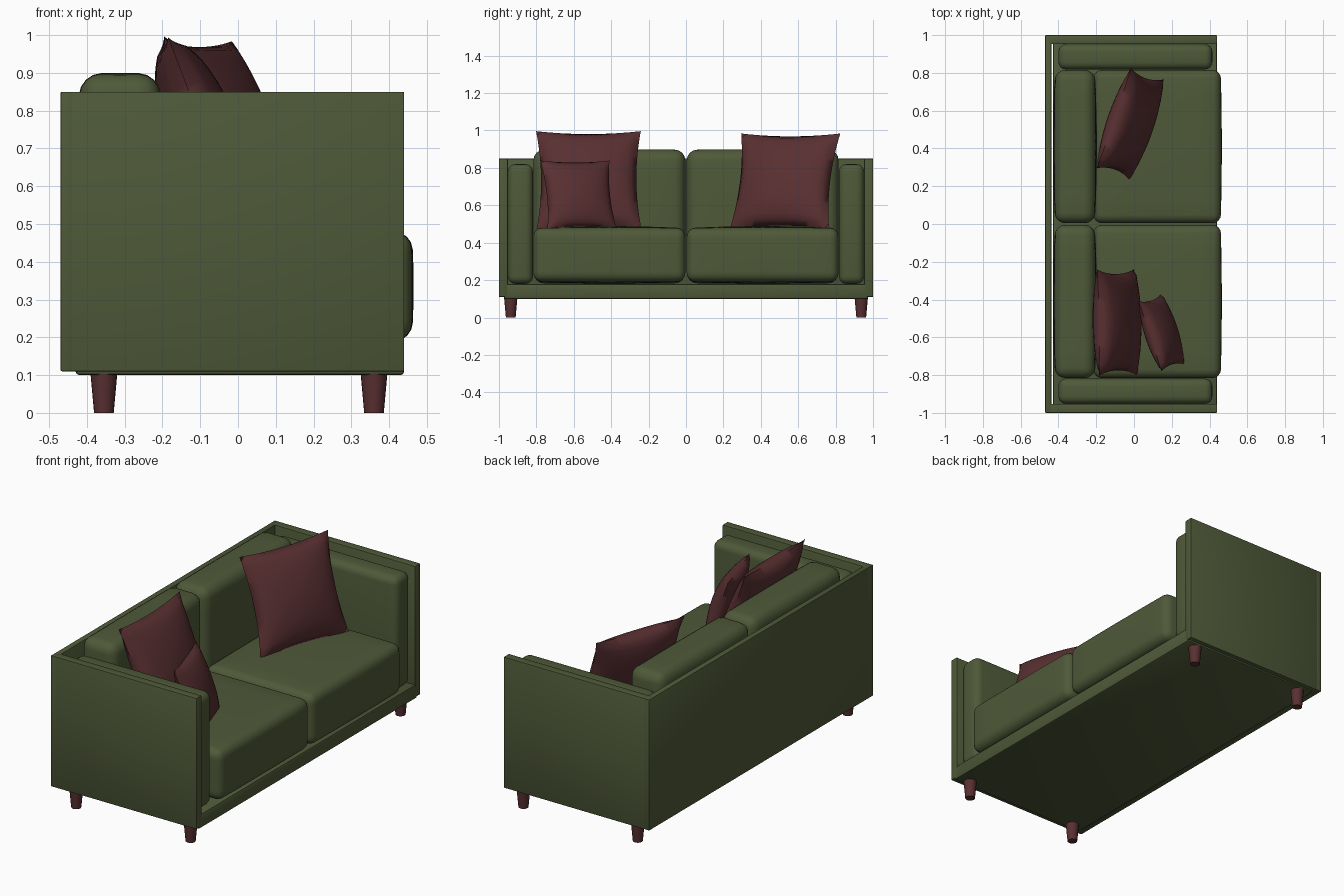
import bpy, bmesh, math

if "Cube" in bpy.data.objects:
    bpy.data.objects.remove(bpy.data.objects["Cube"])


def material(name, color):
    m = bpy.data.materials.new(name)
    m.diffuse_color = (*color, 1)
    m.use_nodes = True
    m.node_tree.nodes["Principled BSDF"].inputs["Base Color"].default_value = m.diffuse_color
    return m


GREEN = material("olive green fabric", (0.077, 0.100, 0.040))
RED = material("dark red", (0.100, 0.029, 0.031))


def finish(name, bm, mat, angle=40):
    bmesh.ops.recalc_face_normals(bm, faces=bm.faces)
    me = bpy.data.meshes.new(name)
    bm.to_mesh(me)
    bm.free()
    me.materials.append(mat)
    ob = bpy.data.objects.new(name, me)
    bpy.context.collection.objects.link(ob)
    bpy.ops.object.select_all(action='DESELECT')
    bpy.context.view_layer.objects.active = ob
    ob.select_set(True)
    bpy.ops.object.shade_smooth_by_angle(angle=math.radians(angle))
    return ob


def box(name, lo, hi, bevel=0.006, segments=2, crown=(0, 0, 0), cuts=0):
    """Bevelled box; crown pushes the faces outward at their middles."""
    bm = bmesh.new()
    bmesh.ops.create_cube(bm, size=1)
    size = [b - a for a, b in zip(lo, hi)]
    mid = [(a + b) / 2 for a, b in zip(lo, hi)]
    for v in bm.verts:
        for i in range(3):
            v.co[i] *= size[i] - 2 * crown[i]
    bmesh.ops.bevel(bm, geom=bm.edges[:], offset=bevel, segments=segments,
                    profile=0.5, affect='EDGES')
    if cuts:
        # grid cuts across each axis so the crown bends smoothly
        for axis in range(3):
            for k in range(1, cuts + 1):
                p, n = [0, 0, 0], [0, 0, 0]
                p[axis] = (k / (cuts + 1) - 0.5) * (size[axis] - 2 * bevel)
                n[axis] = 1
                bmesh.ops.bisect_plane(bm, geom=bm.verts[:] + bm.edges[:] + bm.faces[:],
                                       plane_co=p, plane_no=n, dist=1e-5)
        for v in bm.verts:
            f = [max(0, 1 - (2 * v.co[i] / size[i]) ** 2) for i in range(3)]
            push = [0, 0, 0]
            for i in range(3):
                push[i] = 2 * v.co[i] / size[i] * crown[i] * f[i - 1] * f[i - 2]
            for i in range(3):
                v.co[i] += push[i]
    for v in bm.verts:
        for i in range(3):
            v.co[i] += mid[i]
    return finish(name, bm, GREEN, 50 if cuts else 40)


def pillow(name, loc, width, height, thick, tilt, yaw, n=20):
    bm = bmesh.new()
    for side in (-1, 1):
        made = bmesh.ops.create_grid(bm, x_segments=n, y_segments=n, size=1)
        for v in made['verts']:
            u, w = v.co.x, v.co.y
            puff = max(0, (1 - u * u) * (1 - w * w)) ** 0.5
            v.co = (side * thick / 2 * puff,
                    u * width / 2 * (1 - 0.09 * (1 - w * w)),
                    w * height / 2 * (1 - 0.06 * (1 - u * u)))
    bmesh.ops.remove_doubles(bm, verts=bm.verts, dist=1e-5)
    ob = finish(name, bm, RED, 70)
    ob.location = loc
    ob.rotation_euler = (0, math.radians(tilt), math.radians(yaw))
    return ob


# Frame: base, back panel
box("base", (-0.43, -0.975, 0.10), (0.44, 0.975, 0.18), 0.01)
box("back_panel", (-0.47, -1.0, 0.11), (-0.437, 1.0, 0.85), 0.004)

for s, side in ((-1, "left"), (1, "right")):
    def span(a, b):
        return (a, b) if s > 0 else (-b, -a)

    # Side panel and padded arm
    y0, y1 = span(0.953, 1.0)
    box(side + "_side_panel", (-0.47, y0, 0.11), (0.44, y1, 0.85), 0.004)
    y0, y1 = span(0.818, 0.952)
    box(side + "_arm_pad", (-0.40, y0, 0.18), (0.415, y1, 0.82), 0.04, 4)
    # Seat and back cushions
    y0, y1 = span(0.004, 0.816)
    box(side + "_seat_cushion", (-0.22, y0, 0.18), (0.465, y1, 0.49), 0.045, 4,
        (0.006, 0, 0.012), 7)
    box(side + "_back_cushion", (-0.43, y0, 0.18), (-0.195, y1, 0.90), 0.055, 4,
        (0.012, 0, 0.004), 7)
    # Tapered legs
    for x, end in ((-0.355, "back"), (0.36, "front")):
        bm = bmesh.new()
        bmesh.ops.create_cone(bm, cap_ends=True, segments=20, radius1=0.026,
                              radius2=0.036, depth=0.11)
        bmesh.ops.translate(bm, verts=bm.verts, vec=(x, s * 0.937, 0.055))
        finish(f"{side}_{end}_leg", bm, RED)

# Throw pillows leaning on the back cushions
pillow("large_pillow_left", (-0.09, -0.52, 0.735), 0.56, 0.56, 0.19, -21, 1)
pillow("large_pillow_right", (-0.02, 0.53, 0.73), 0.56, 0.54, 0.19, -20, -19)
pillow("small_pillow", (0.145, -0.575, 0.655), 0.39, 0.39, 0.14, -19, 18)
